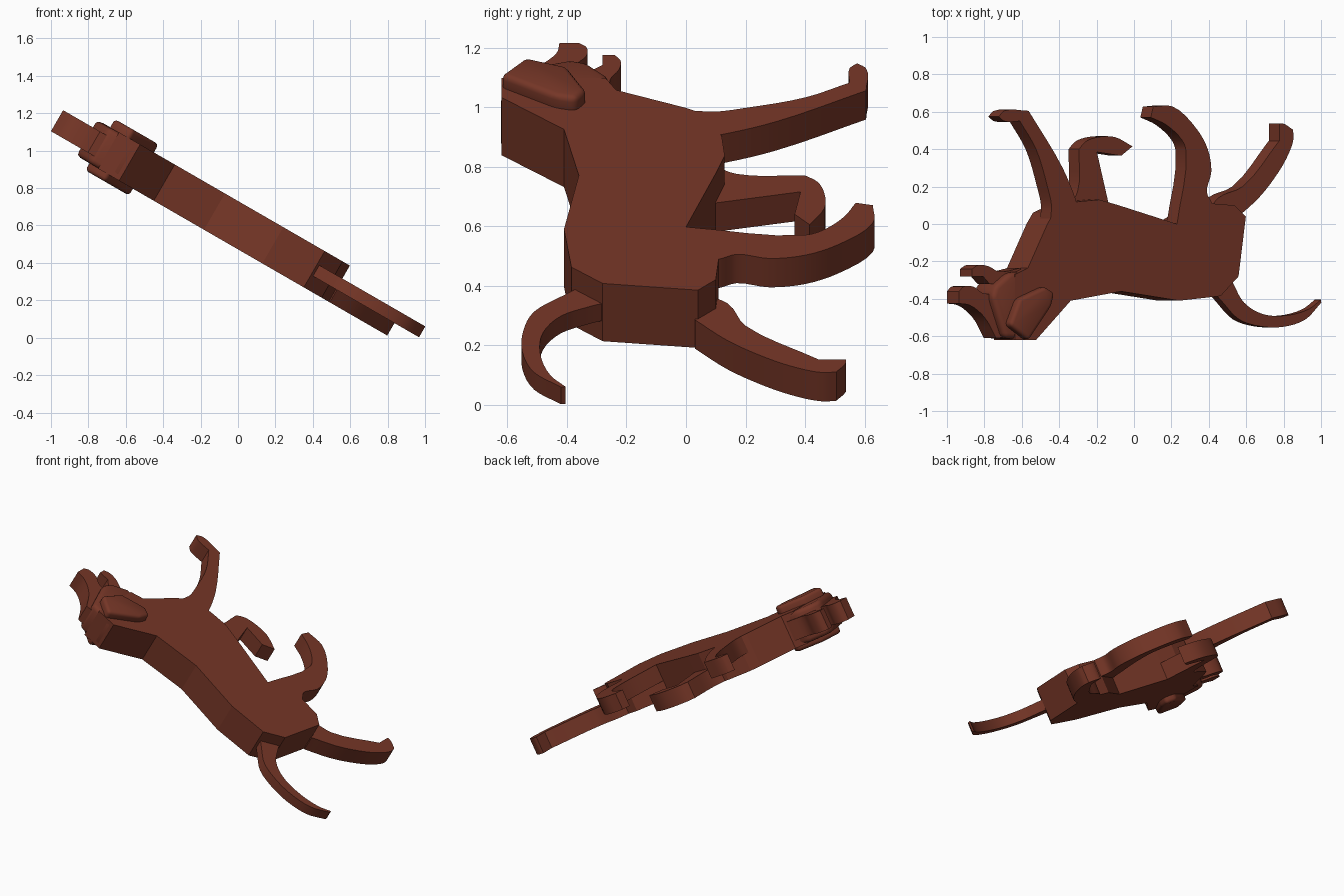
import bpy, bmesh, math
from mathutils import Matrix, Vector

default_cube = bpy.data.objects.get("Cube")
if default_cube:
    bpy.data.objects.remove(default_cube, do_unlink=True)

# Single coat colour
coat = bpy.data.materials.new("reddish_brown_coat")
coat.use_nodes = True
coat_colour = (0.18, 0.037, 0.02, 1.0)
coat.diffuse_color = coat_colour
coat.node_tree.nodes["Principled BSDF"].inputs["Base Color"].default_value = coat_colour

# The flat animal leans over: its thickness direction tilts around the y axis
TILT = Matrix.Rotation(math.radians(30), 4, "Y")
BOTTOM, MIDDLE, TOP = 0.409, 0.521, 0.633


def curved(outline, corner=42, steps=4):
    """Round the gentle bends of a closed outline and keep its sharp corners."""
    pts = [Vector(p) for p in outline]
    count = len(pts)
    tangents = []
    for i, p in enumerate(pts):
        before, after = p - pts[i - 1], pts[(i + 1) % count] - p
        sharp = before.angle(after) > math.radians(corner)
        tangents.append(None if sharp else (before.normalized() + after.normalized()) / 2)
    result = []
    for i, p in enumerate(pts):
        j = (i + 1) % count
        q = pts[j]
        chord = q - p
        start, end = tangents[i], tangents[j]
        result.append(p)
        if start is None and end is None:
            continue
        start = chord if start is None else start * chord.length
        end = chord if end is None else end * chord.length
        for s in range(1, steps):
            t = s / steps
            h = t * t * (3 - 2 * t)
            result.append(p + chord * h + start * (t * (1 - t) ** 2) - end * (t * t * (1 - t)))
    return result


def slab(name, outline, low, high, bevel=0.0, smooth=True):
    """Extrude an outline through the thickness and lean it into place."""
    bm = bmesh.new()
    face = bm.faces.new([bm.verts.new((p[0], p[1], low)) for p in outline])
    grown = bmesh.ops.extrude_face_region(bm, geom=[face])
    moved = [g for g in grown["geom"] if isinstance(g, bmesh.types.BMVert)]
    bmesh.ops.translate(bm, verts=moved, vec=(0, 0, high - low))
    bmesh.ops.recalc_face_normals(bm, faces=bm.faces)
    if bevel:
        bmesh.ops.bevel(bm, geom=bm.edges[:], offset=bevel, segments=3,
                        profile=0.5, affect="EDGES", clamp_overlap=True)
    bm.transform(TILT)
    mesh = bpy.data.meshes.new(name)
    bm.to_mesh(mesh)
    bm.free()
    mesh.materials.append(coat)
    obj = bpy.data.objects.new(name, mesh)
    bpy.context.collection.objects.link(obj)
    if smooth:
        bpy.ops.object.select_all(action="DESELECT")
        obj.select_set(True)
        bpy.context.view_layer.objects.active = obj
        bpy.ops.object.shade_smooth_by_angle(angle=math.radians(30))
    return obj


# Torso and neck: faceted back, rump, belly, chest and throat
slab("body", [
    (-1.1, -.62), (-.97, -.62), (-.756, -.41), (-.446, -.36), (-.086, -.41),
    (.17, -.385), (.28, -.28), (.325, .04), (.254, .1), (.11, .11), (-.1, 0),
    (-.46, .1), (-.58, .13), (-.71, .12), (-.8, .085), (-.86, .06),
    (-.9, 0), (-1.02, -.235), (-1.1, -.27)], BOTTOM, TOP, smooth=False)

# Rounded skull
slab("head", [
    (-.97, -.623), (-1.16, -.61), (-1.24, -.39), (-1.22, -.33),
    (-1.13, -.26), (-1, -.25)], BOTTOM + .002, TOP - .002, bevel=.028)

# Upper muzzle and open lower jaw
slab("muzzle", curved([
    (-1.418, -.425), (-1.418, -.36), (-1.39, -.335), (-1.33, -.335), (-1.27, -.37),
    (-1.1, -.37), (-1.05, -.6), (-1.19, -.61), (-1.26, -.5), (-1.35, -.435)]),
    MIDDLE - .065, MIDDLE + .065)
slab("lower_jaw", curved([
    (-1.337, -.28), (-1.337, -.24), (-1.3, -.22), (-1.24, -.225), (-1.17, -.255),
    (-1.04, -.235), (-1, -.32), (-1.23, -.32), (-1.27, -.28)]),
    MIDDLE - .065, MIDDLE + .065)

# Matching ear plates on both sides of the head
ear = [(-1.04, -.623), (-1.16, -.54), (-1.1, -.4), (-.94, -.335), (-.88, -.37), (-.9, -.44)]
slab("upper_ear", ear, TOP - .035, TOP + .05, bevel=.02)
slab("lower_ear", ear, BOTTOM - .042, BOTTOM + .035, bevel=.02)

# Legs: each takes half of the body thickness
slab("reaching_front_leg", curved([
    (-.7, .05), (-.725, .13), (-.806, .3), (-1.016, .605), (-1.166, .605),
    (-1.2, .575), (-1.166, .55), (-1.07, .55), (-.97, .4), (-.9, .2),
    (-.875, .1), (-.88, .03)]), MIDDLE, TOP)
slab("folded_front_leg", curved([
    (-.72, .08), (-.65, .17), (-.64, .4), (-.6, .44), (-.52, .465), (-.42, .465),
    (-.31, .415), (-.38, .365), (-.53, .385), (-.45, .08)]), BOTTOM, MIDDLE)
slab("forward_hind_leg", curved([
    (-.1, 0), (-.046, .4), (-.07, .45), (-.166, .53), (-.262, .57), (-.246, .628),
    (-.126, .628), (.02, .51), (.09, .4), (.112, .28), (.084, .17), (.12, .1), (.1, 0)]),
    MIDDLE, TOP)
slab("trailing_hind_leg", curved([
    (.15, .05), (.22, .14), (.37, .2), (.596, .445), (.596, .537), (.62, .537),
    (.68, .505), (.685, .46), (.64, .35), (.57, .25), (.47, .14), (.33, .03)]),
    BOTTOM, MIDDLE)

# Thin curved tail
slab("tail", curved([
    (.15, -.34), (.22, -.41), (.33, -.51), (.46, -.547), (.6, -.55), (.74, -.51),
    (.837, -.42), (.835, -.405), (.76, -.455), (.61, -.49), (.47, -.48),
    (.36, -.42), (.3, -.33), (.27, -.27)]), MIDDLE - .035, MIDDLE + .032)
